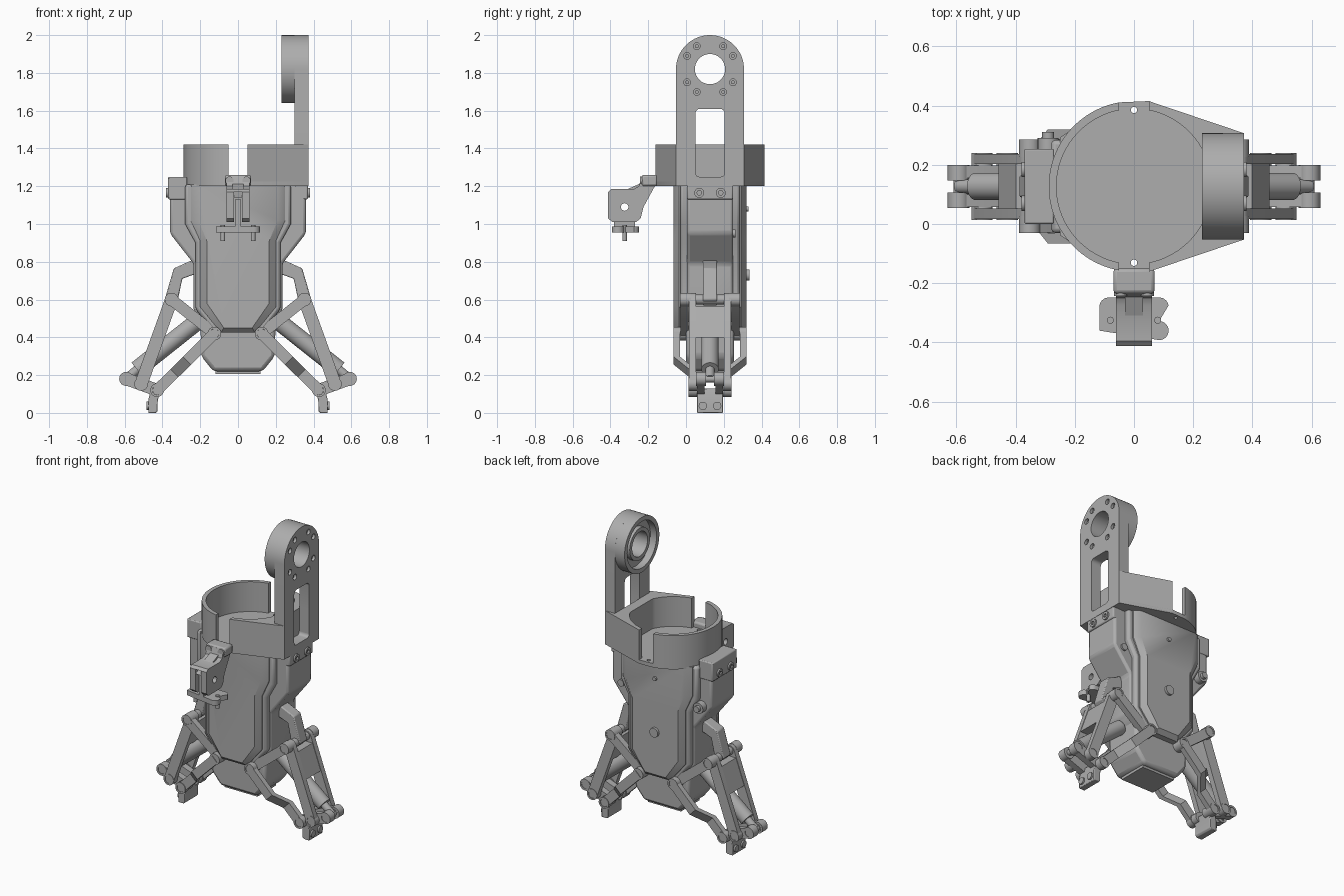
import bpy, bmesh
from math import sin, cos, pi, radians, atan2
from mathutils import Matrix, Vector

cube = bpy.data.objects.get("Cube")
if cube:
    bpy.data.objects.remove(cube)

mat = bpy.data.materials.new("machined grey")
mat.use_nodes = True
GREY = (0.42, 0.42, 0.42, 1)
mat.diffuse_color = GREY
mat.node_tree.nodes["Principled BSDF"].inputs["Base Color"].default_value = GREY

YC = 0.127          # depth of the body axis
parts = []


def finish(name, bm, bevel=0):
    bmesh.ops.remove_doubles(bm, verts=bm.verts, dist=1e-5)
    if bevel:
        bmesh.ops.dissolve_limit(bm, angle_limit=0.01, verts=bm.verts, edges=bm.edges)
    bmesh.ops.recalc_face_normals(bm, faces=bm.faces)
    me = bpy.data.meshes.new(name)
    bm.to_mesh(me)
    bm.free()
    me.materials.clear()
    me.materials.append(mat)
    ob = bpy.data.objects.new(name, me)
    bpy.context.collection.objects.link(ob)
    if bevel:
        m = ob.modifiers.new("Bevel", "BEVEL")
        m.width, m.segments, m.limit_method = bevel, 2, "ANGLE"
    parts.append(ob)
    return ob


def plate(name, axis, a, b, outline, holes=(), bevel=0):
    """Filled outline with holes, extruded from a to b along an axis."""
    cu = bpy.data.curves.new(name, "CURVE")
    cu.dimensions, cu.fill_mode, cu.extrude = "2D", "BOTH", abs(b - a) / 2
    for loop in [outline, *holes]:
        sp = cu.splines.new("POLY")
        sp.points.add(len(loop) - 1)
        for p, (u, v) in zip(sp.points, loop):
            p.co = (u, v, 0, 1)
        sp.use_cyclic_u = True
    tmp = bpy.data.objects.new(name, cu)
    bpy.context.collection.objects.link(tmp)
    me = bpy.data.meshes.new_from_object(tmp.evaluated_get(bpy.context.evaluated_depsgraph_get()))
    bpy.data.objects.remove(tmp)
    bm = bmesh.new()
    bm.from_mesh(me)
    mid = (a + b) / 2
    for vert in bm.verts:
        u, v, w = vert.co
        vert.co = {"x": (w + mid, u, v), "y": (u, w + mid, v), "z": (u, v, w + mid)}[axis]
    return finish(name, bm, bevel)


def loft(name, sections):
    bm = bmesh.new()
    rings = [[bm.verts.new(p) for p in s] for s in sections]
    n = len(rings[0])
    for r, q in zip(rings, rings[1:]):
        for i in range(n):
            bm.faces.new((r[i], r[(i + 1) % n], q[(i + 1) % n], q[i]))
    bm.faces.new(rings[0])
    bm.faces.new(rings[-1])
    return finish(name, bm)


def cyl(name, p, q, r, n=28):
    p, q = Vector(p), Vector(q)
    rot = (q - p).to_track_quat("Z", "Y").to_matrix().to_4x4()
    bm = bmesh.new()
    bmesh.ops.create_cone(bm, cap_ends=True, segments=n, radius1=r, radius2=r, depth=(q - p).length,
                          matrix=Matrix.Translation((p + q) / 2) @ rot)
    return finish(name, bm)


def arc(u, v, r, a0=0, a1=360, n=32):
    last = n if a1 - a0 == 360 else n - 1
    return [(u + r * cos(radians(a0 + (a1 - a0) * i / last)),
             v + r * sin(radians(a0 + (a1 - a0) * i / last))) for i in range(n)]


def box(u0, u1, v0, v1):
    return [(u0, v0), (u1, v0), (u1, v1), (u0, v1)]


def bar(p, q, r):
    a = atan2(q[1] - p[1], q[0] - p[0]) * 180 / pi
    return arc(*q, r, a - 90, a + 90, 12) + arc(*p, r, a + 90, a + 270, 12)


def sym(half):
    return half + [(-x, z) for x, z in reversed(half)]


# Central body: shoulders, middle shell and lower block
plate("shoulder_body", "y", 0.005, 0.25,
      sym([(0.36, 1.21), (0.36, 0.95), (0.235, 0.79), (0.235, 0.54), (0.19, 0.47)]), bevel=0.015)
plate("middle_shell", "y", -0.03, 0.284,
      sym([(0.28, 1.21), (0.28, 1.0), (0.225, 0.9), (0.225, 0.55), (0.13, 0.43)]), bevel=0.015)
plate("lower_body", "y", 0.0, 0.254,
      sym([(0.2, 0.55), (0.195, 0.3), (0.13, 0.22)]), bevel=0.02)
plate("bottom_cap", "y", 0.03, 0.224, box(-0.12, 0.12, 0.205, 0.24))

# Front and back cover shells with sloped rims
wide = sym([(0.25, 1.21), (0.25, 1.02), (0.2, 0.91), (0.2, 0.56), (0.09, 0.425)])
slim = sym([(0.21, 1.21), (0.21, 1.02), (0.165, 0.91), (0.165, 0.58), (0.075, 0.45)])
for t, side in ((-1, "front"), (1, "back")):
    loft(side + "_cover", [[(x, YC + t * d, z) for x, z in o]
                           for o, d in ((wide, 0.1), (wide, 0.165), (slim, 0.192))])
cyl("back_screw", (0, 0.3, 1.08), (0, 0.33, 1.08), 0.013)
cyl("back_button", (0, 0.3, 0.73), (0, 0.335, 0.73), 0.03)
cyl("side_connector", (-0.29, 0.24, 0.95), (-0.29, 0.29, 0.95), 0.035)
cyl("side_connector_core", (-0.29, 0.24, 0.95), (-0.29, 0.31, 0.95), 0.02)
cyl("side_screw", (0.29, 0.24, 0.95), (0.29, 0.262, 0.95), 0.022)

# Cup on top of the body, split by a front and a back gap
R, RI = 0.288, 0.262
left_floor = arc(0, YC, R, 100, 260, 40)
hull = [(0.05, YC - R), (0.37, YC - 0.18), (0.37, YC + 0.18), (0.05, YC + R)]
plate("cup_floor", "z", 1.2, 1.225, left_floor + hull,
      [arc(0, YC + t * 0.258, 0.011, n=12) for t in (-1, 1)])
plate("cup_wall_right", "z", 1.21, 1.42, left_floor + arc(0, YC, RI, 101, 259, 40)[::-1])
inner = [(min(x, 0.235), y) for x, y in arc(0, YC, RI, -79, 79, 40)]
notch = [(0.37, 0.05), (0.3, 0.05), (0.3, 0.205), (0.37, 0.205)]
plate("cup_wall_left", "z", 1.21, 1.42, hull[:2] + notch + hull[2:] + inner[::-1])

# Upright mounting arm with round flange
ZC = 1.82
bolts = [(YC + 0.14 * cos(radians(a + d)), ZC + 0.14 * sin(radians(a + d)))
         for a in range(45, 360, 90) for d in (-15, 15)]
slot = arc(0.07, 1.27, 0.02, 180, 270, 5) + arc(0.185, 1.27, 0.02, 270, 360, 5) \
    + arc(0.18, 1.585, 0.025, 0, 90, 5) + arc(0.075, 1.585, 0.025, 90, 180, 5)
plate("mount_arm", "x", 0.3, 0.372,
      [(YC - 0.18, 1.2), (YC + 0.18, 1.2)] + arc(YC, ZC, 0.18, 0, 180, 40),
      [arc(YC, ZC, 0.08), slot] + [arc(u, v, 0.018, n=16) for u, v in bolts])
for name, x, r, hole in (("flange_rim", 0.23, 0.18, 0.152), ("flange_web", 0.275, 0.153, 0.08),
                         ("flange_hub", 0.245, 0.105, 0.08)):
    plate(name, "x", x, 0.302, arc(YC, ZC, r, n=48), [arc(YC, ZC, hole, n=32)])
for u, v in bolts:
    cyl("flange_bolt", (0.29, u, v), (0.36, u, v), 0.01, 12)

# Side clamps under the cup
plate("arm_clamp", "y", 0.005, 0.25, box(0.3, 0.37, 1.13, 1.21), bevel=0.008)
plate("right_clamp", "y", 0.0, 0.254, box(-0.37, -0.27, 1.13, 1.25), bevel=0.006)
for s in (-1, 1):
    for y in (0.07, 0.184):
        plate("clamp_bolt", "x", s * 0.365, s * 0.38, arc(y, 1.165, 0.026), [arc(y, 1.165, 0.013, n=6)])

# Front sensor bracket
plate("bracket_foot", "x", -0.07, 0.07, box(-0.235, -0.15, 1.2, 1.26), bevel=0.012)
profile = [(-0.16, 1.25), (-0.235, 1.25), (-0.25, 1.2), (-0.275, 1.185), (-0.395, 1.185), (-0.412, 1.17),
           (-0.412, 1.03), (-0.39, 1.01), (-0.265, 1.01), (-0.24, 1.03), (-0.225, 1.09), (-0.165, 1.2)]
pivot = [arc(-0.325, 1.09, 0.02, n=20)]
for s in (-1, 1):
    plate("bracket_cheek", "x", s * 0.02, s * 0.06, profile, pivot)
    cyl("bracket_bolt", (s * 0.045, -0.225, 1.23), (s * 0.045, -0.243, 1.23), 0.022)
    cyl("sensor_peg", (s * 0.08, -0.325, 0.91), (s * 0.08, -0.325, 0.995), 0.012, 16)
plate("bracket_spine", "x", -0.03, 0.03, [p for p in profile if p[1] > 1.1] + [(-0.24, 1.14), (-0.412, 1.14)])
plate("sensor_stem", "x", -0.016, 0.016, box(-0.38, -0.27, 0.97, 1.13), pivot)
plate("sensor_plate", "z", 0.955, 0.988, bar((-0.085, -0.36), (0.085, -0.36), 0.032)
      [:12] + bar((-0.085, -0.28), (0.085, -0.28), 0.032)[6:18] + [(-0.117, -0.36)])

# Fingers: pivots in the x-z plane, copied to both sides
for s, side in ((1, "left"), (-1, "right")):
    A, B, C, D, E = [(s * x, z) for x, z in
                     ((0.125, 0.42), (0.352, 0.6), (0.592, 0.18), (0.513, 0.153), (0.428, 0.12))]

    def along(p, q, f):
        return (p[0] + (q[0] - p[0]) * f, p[1] + (q[1] - p[1]) * f)

    for t in (-1, 1):
        def y(d):
            return YC + t * d
        plate(side + "_crank", "y", y(0.115), y(0.155), bar(A, B, 0.03))
        plate(side + "_finger_rail", "y", y(0.075), y(0.11), bar(B, D, 0.034))
        plate(side + "_tip_link", "y", y(0.028), y(0.07), bar(E, C, 0.033))
        # Cranked lower link, stepping inward near its end
        links = []
        for f, d in ((0, 0.175), (0.48, 0.175), (0.7, 0.092), (1, 0.092)):
            x, z = along(A, E, f)
            o = 0.021
            links.append([(x + s * o * i, y(d + 0.017 * j), z + o * i)
                          for i, j in ((-1, -1), (1, -1), (1, 1), (-1, 1))])
        loft(side + "_lower_link", links)
        for p, d0, d1, r in ((A, 0.1, 0.192, 0.036), (B, 0.1, 0.158, 0.036), (C, 0.02, 0.073, 0.037),
                             (D, 0.07, 0.113, 0.036), (E, 0.07, 0.113, 0.036)):
            plate(side + "_pivot_eye", "y", y(d0), y(d1), arc(*p, r), [arc(*p, 0.025, n=24)])
            cyl(side + "_pivot_pin", (p[0], y(d0), p[1]), (p[0], y(d1 - 0.004), p[1]), 0.0245, 24)
        cyl(side + "_tip_bolt", (s * 0.47, y(0.038), 0.037), (s * 0.485, y(0.038), 0.037), 0.022, 20)

    cyl(side + "_upper_axle", (B[0], 0.02, B[1]), (B[0], 0.234, B[1]), 0.026)
    cyl(side + "_tip_axle", (C[0], 0.07, C[1]), (C[0], 0.184, C[1]), 0.018)
    # Cross web joining the two finger rails
    p, q = along(B, D, 0.08), along(B, D, 0.45)
    plate(side + "_finger_web", "y", 0.04, 0.214,
          [(p[0] + 0.033, p[1]), (q[0] + 0.033, q[1]), (q[0] - 0.033, q[1]), (p[0] - 0.033, p[1])])
    # Hooked arm from body to upper pivot
    plate(side + "_hook_arm", "y", 0.09, 0.164,
          [(s * x, z) for x, z in ((0.2, 0.81), (0.24, 0.81), (0.34, 0.765), (0.388, 0.6), (0.352, 0.565),
                                   (0.318, 0.6), (0.295, 0.71), (0.24, 0.73), (0.2, 0.73))], bevel=0.006)
    # Linear actuator and its rod
    cyl(side + "_actuator", (s * 0.22, YC, 0.48), (s * 0.535, YC, 0.23), 0.046)
    cyl(side + "_actuator_rod", (s * 0.5, YC, 0.257), (C[0], YC, C[1]), 0.024)
    plate(side + "_fingertip", "y", 0.058, 0.196,
          [(s * x, z) for x, z in ((0.415, 0.12), (0.425, 0.06), (0.425, 0.01), (0.435, 0.0),
                                   (0.475, 0.0), (0.475, 0.07), (0.46, 0.13))], bevel=0.004)

# Crisp edges with smooth rounds
for ob in bpy.context.view_layer.objects:
    ob.select_set(ob in parts)
bpy.context.view_layer.objects.active = parts[0]
bpy.ops.object.shade_smooth_by_angle(angle=radians(35))
